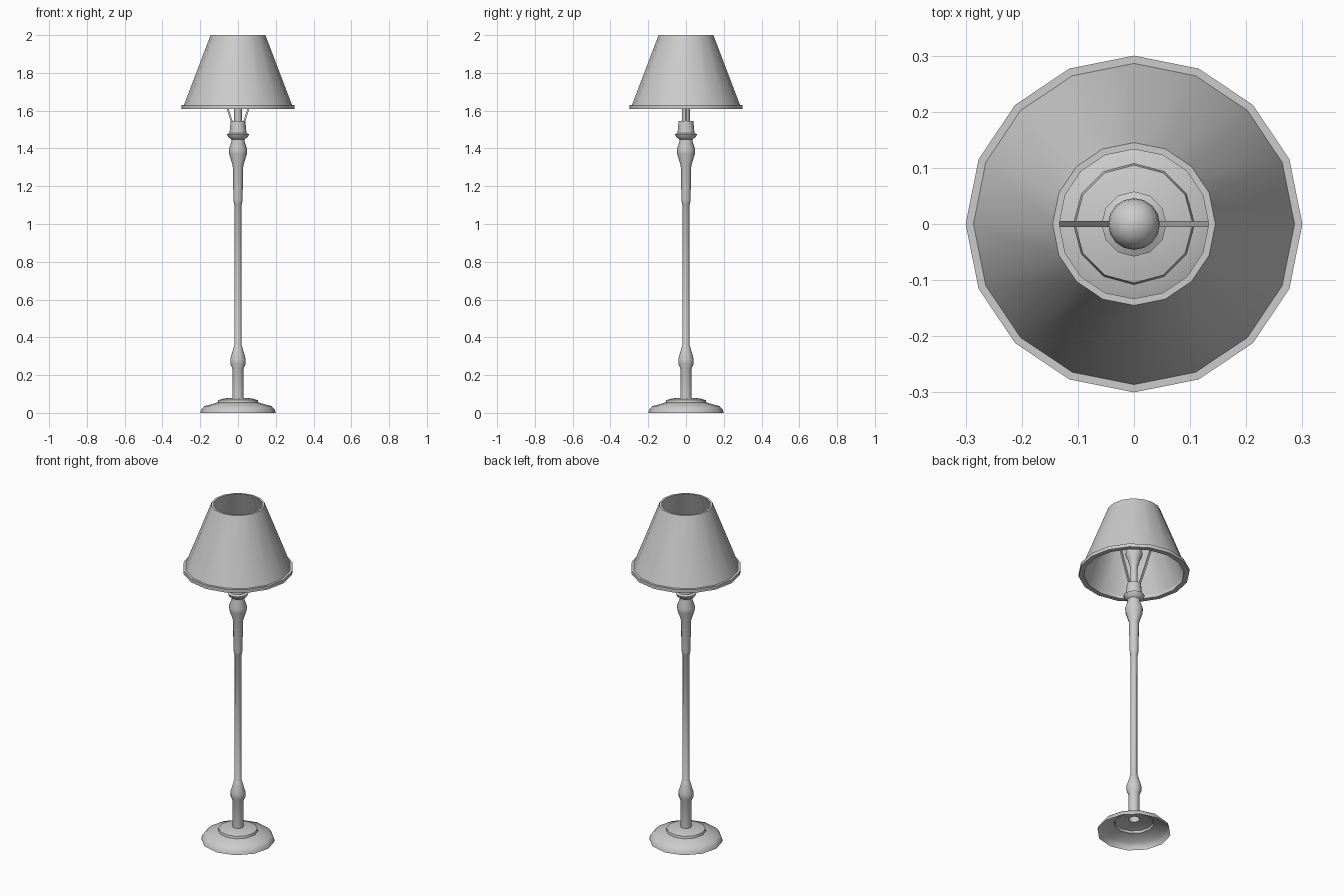
import bpy, bmesh, math
from mathutils import Vector

if "Cube" in bpy.data.objects:
    bpy.data.objects.remove(bpy.data.objects["Cube"])


def finish(name, bm, smooth=True):
    mesh = bpy.data.meshes.new(name)
    bm.to_mesh(mesh)
    bm.free()
    ob = bpy.data.objects.new(name, mesh)
    bpy.context.collection.objects.link(ob)
    if smooth:
        bpy.ops.object.select_all(action='DESELECT')
        ob.select_set(True)
        bpy.context.view_layer.objects.active = ob
        bpy.ops.object.shade_smooth_by_angle(angle=math.radians(38))
    return ob


def lathe(name, profile, sides, closed=False):
    """Revolve (radius, height) points, listed bottom to top on the outside."""
    bm = bmesh.new()
    rings = []
    for r, z in profile:
        if r == 0:
            rings.append([bm.verts.new((0, 0, z))] * sides)
        else:
            rings.append([bm.verts.new((r * math.cos(math.tau * i / sides),
                                        r * math.sin(math.tau * i / sides), z))
                          for i in range(sides)])
    pairs = list(zip(rings, rings[1:]))
    if closed:
        pairs.append((rings[-1], rings[0]))
    for a, b in pairs:
        for i in range(sides):
            j = (i + 1) % sides
            bm.faces.new(list(dict.fromkeys((a[i], a[j], b[j], b[i]))))
    return finish(name, bm)


# Stepped base, open underneath
lathe("base", [(0.2, 0), (0.195, 0.018), (0.178, 0.036), (0.108, 0.055),
               (0.105, 0.068), (0.07, 0.077), (0.03, 0.08)], 12)

# Turned post with lower bulge, slim rod, upper grip and collar
lathe("post", [(0.03, 0.08), (0.03, 0.235), (0.041, 0.26), (0.041, 0.285),
               (0.021, 0.355), (0.018, 0.36), (0.018, 1.1), (0.021, 1.105),
               (0.024, 1.13), (0.028, 1.31), (0.047, 1.37), (0.049, 1.395),
               (0.035, 1.435), (0.035, 1.448), (0.052, 1.46), (0.058, 1.475),
               (0.045, 1.482), (0.039, 1.545), (0, 1.545)], 12)

# Socket stem and pear-shaped bulb
lathe("socket", [(0.02, 1.545), (0.02, 1.62), (0, 1.62)], 12)
bulb = [(0.018, 1.62), (0.022, 1.66), (0.034, 1.70)]
bulb += [(0.046 * math.cos(a), 1.735 + 0.046 * math.sin(a))
         for a in (math.radians(d) for d in range(-15, 90, 15))]
lathe("bulb", bulb + [(0, 1.781)], 16)

# Lampshade with wall thickness, and its lower rim band
lathe("shade", [(0.288, 1.625), (0.145, 2.0), (0.133, 2.0), (0.275, 1.625)], 16, True)
lathe("shade_rim", [(0.3, 1.61), (0.3, 1.63), (0.272, 1.63), (0.272, 1.61)], 16, True)

# Two slanted support arms
for side, name in ((-1, "left_arm"), (1, "right_arm")):
    p, q = Vector((side * 0.032, 0, 1.54)), Vector((side * 0.162, 0, 1.94))
    bm = bmesh.new()
    bmesh.ops.create_cube(bm, size=1)
    bmesh.ops.scale(bm, vec=(0.01, 0.01, (q - p).length), verts=bm.verts)
    arm = finish(name, bm, smooth=False)
    arm.location = (p + q) / 2
    arm.rotation_euler = (0, math.atan2(q.x - p.x, q.z - p.z), 0)
